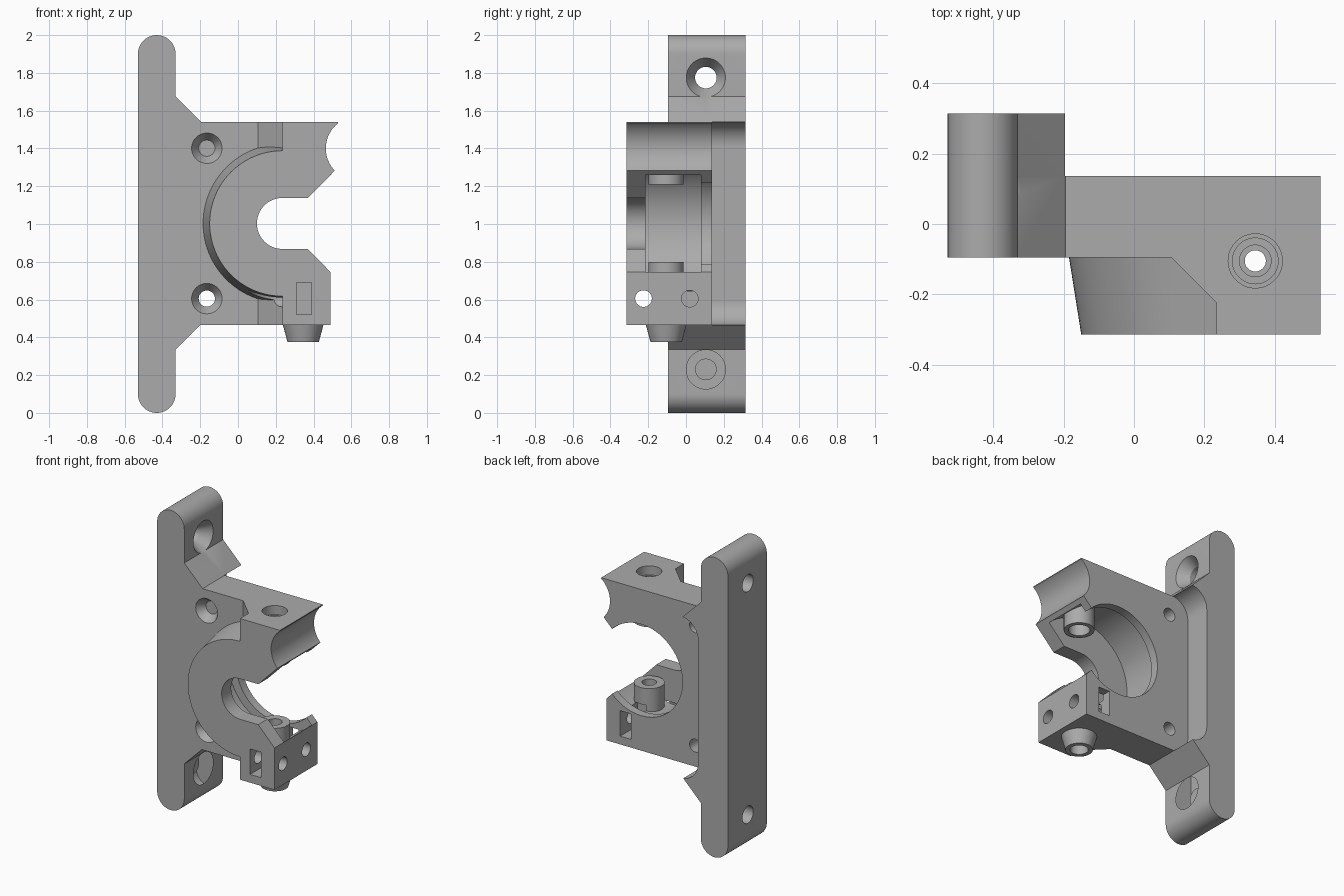
import bpy, bmesh, math
from mathutils import Matrix, Vector

if "Cube" in bpy.data.objects:
    bpy.data.objects.remove(bpy.data.objects["Cube"], do_unlink=True)

grey = bpy.data.materials.new("plastic_grey")
grey.use_nodes = True
colour = (0.41, 0.41, 0.41, 1)
grey.diffuse_color = colour
grey.node_tree.nodes["Principled BSDF"].inputs["Base Color"].default_value = colour


def make(name, bm):
    bmesh.ops.recalc_face_normals(bm, faces=bm.faces)
    mesh = bpy.data.meshes.new(name)
    bm.to_mesh(mesh)
    bm.free()
    mesh.materials.append(grey)
    ob = bpy.data.objects.new(name, mesh)
    bpy.context.collection.objects.link(ob)
    return ob


def extrude(name, points, axis, lo, hi):
    """Extrude a profile along Y (points are x, z) or Z (points are x, y)."""
    bm = bmesh.new()
    place = (lambda a, b, t: (a, t, b)) if axis == "Y" else (lambda a, b, t: (a, b, t))
    low = [bm.verts.new(place(a, b, lo)) for a, b in points]
    high = [bm.verts.new(place(a, b, hi)) for a, b in points]
    bm.faces.new(low)
    bm.faces.new(high)
    for i in range(len(low)):
        j = (i + 1) % len(low)
        bm.faces.new((low[i], low[j], high[j], high[i]))
    return make(name, bm)


def cone(name, start, end, r1, r2=None, sides=64):
    start, end = Vector(start), Vector(end)
    d = end - start
    bm = bmesh.new()
    turn = d.to_track_quat("Z", "Y").to_matrix().to_4x4()
    bmesh.ops.create_cone(bm, cap_ends=True, segments=sides, radius1=r1,
                          radius2=r1 if r2 is None else r2, depth=d.length,
                          matrix=Matrix.Translation((start + end) / 2) @ turn)
    return make(name, bm)


def box(name, x, y, z):
    return extrude(name, [(x[0], z[0]), (x[1], z[0]), (x[1], z[1]), (x[0], z[1])], "Y", *y)


def arc(cx, cz, r, a, b, n=24):
    angles = [math.radians(a + (b - a) * i / n) for i in range(n + 1)]
    return [(cx + r * math.cos(t), cz + r * math.sin(t)) for t in angles]


def combine(tool, operation):
    tool.hide_render = True
    mod = body.modifiers.new("combine", "BOOLEAN")
    mod.operation, mod.solver, mod.object = operation, "EXACT", tool
    bpy.context.view_layer.objects.active = body
    bpy.ops.object.modifier_apply(modifier=mod.name)
    bpy.data.objects.remove(tool, do_unlink=True)


def add(tool):
    combine(tool, "UNION")


def cut(tool):
    combine(tool, "DIFFERENCE")


BOTTOM, TOP = 0.465, 1.54
CX, CZ = 0.235, 1.003      # motor axis
GX, GY = 0.345, -0.105     # vertical guide axis

# Rail, gussets and face plate share one outline
outline = (arc(-0.43, 0.1, 0.1, 180, 360) +
           [(-0.33, 0.335), (-0.2, BOTTOM), (0.53, BOTTOM), (0.53, TOP), (-0.195, TOP), (-0.33, 1.675)] +
           arc(-0.43, 1.9, 0.1, 0, 180))
body = extrude("motor_bracket", outline, "Y", -0.095, 0.315)

# Rounded motor pocket behind the plate
cut(extrude("motor_pocket",
            arc(-0.18, 0.593, 0.13, 270, 180) + arc(-0.18, 1.412, 0.13, 180, 90) +
            [(0.9, 1.542), (0.9, 0.463)], "Y", 0.137, 0.5))

# Front block with a sloped inner side, and the tapered round housing
add(extrude("front_block", [(0.065, -0.055), (CX, -0.225), (CX, -0.315), (0.53, -0.315),
                            (0.53, -0.055)], "Z", BOTTOM, TOP))
add(cone("round_housing", (CX, -0.05, CZ), (CX, -0.315, CZ), 0.427, 0.385, 96))

# Stepped bore from the back
cut(cone("gear_chamber", (CX, -0.215, CZ), (CX, 0.08, CZ), 0.36, sides=96))
cut(cone("pilot_bore", (CX, 0.0, CZ), (CX, 0.3, CZ), 0.305, sides=96))

# Guide tubes inside the chamber and the tapered nozzle below
add(cone("upper_tube", (GX, GY, 1.21), (GX, GY, 1.42), 0.093))
add(cone("lower_tube", (GX, GY, 0.58), (GX, GY, 0.80), 0.093))
add(cone("bottom_nozzle", (GX, GY, 0.375), (GX, GY, 0.49), 0.083, 0.114))

# Open side slot
slot = (arc(CX, CZ, 0.135, 90, 270, 32) +
        [(0.37, 0.868), (0.49, 0.745), (0.49, 0.3), (0.9, 0.3), (0.9, 1.285), (0.515, 1.285), (0.37, 1.138)])
# Keep the tubes, which reach into the opening
cut(extrude("side_slot", slot, "Y", -0.5, 0.5))
cut(cone("screw_relief", (0.635, -0.5, 1.4), (0.635, 0.5, 1.4), 0.17))

# Guide holes: wide above, narrow below
cut(cone("upper_guide_hole", (GX, GY, 1.1), (GX, GY, 1.7), 0.065))
cut(cone("upper_mouth", (GX, GY, 1.48), (GX, GY, 1.6), 0.077))
cut(cone("lower_guide_hole", (GX, GY, 0.2), (GX, GY, 0.9), 0.03))
cut(cone("lower_tube_mouth", (GX, GY, 0.72), (GX, GY, 0.9), 0.045))
cut(cone("nozzle_mouth", (GX, GY, 0.2), (GX, GY, 0.45), 0.055))

# Countersunk screw holes in the plate and the rail
for z in (CZ - 0.398, CZ + 0.398):
    cut(cone("plate_hole", (-0.165, -0.5, z), (-0.165, 0.2, z), 0.043, sides=48))
    cut(cone("plate_sink", (-0.165, -0.097, z), (-0.165, -0.04, z), 0.082, 0.043, 48))
for z in (0.23, 1.775):
    cut(cone("rail_hole", (-0.7, 0.105, z), (-0.2, 0.105, z), 0.057, sides=48))
    cut(cone("rail_sink", (-0.4, 0.105, z), (-0.325, 0.105, z), 0.057, 0.107, 48))

# Clamp screw holes and nut slots
for y, x in ((-0.225, 0.05), (0.02, 0.2)):
    cut(cone("clamp_hole", (x, y, 0.605), (0.7, y, 0.605), 0.044, sides=48))
cut(box("front_nut_slot", (0.31, 0.39), (-0.4, -0.16), (0.52, 0.69)))
cut(box("back_nut_slot", (0.31, 0.39), (-0.045, 0.3), (0.52, 0.69)))

# Smooth curved walls, crisp edges
bpy.ops.object.select_all(action="DESELECT")
body.select_set(True)
bpy.context.view_layer.objects.active = body
bpy.ops.object.shade_smooth_by_angle(angle=math.radians(25))
